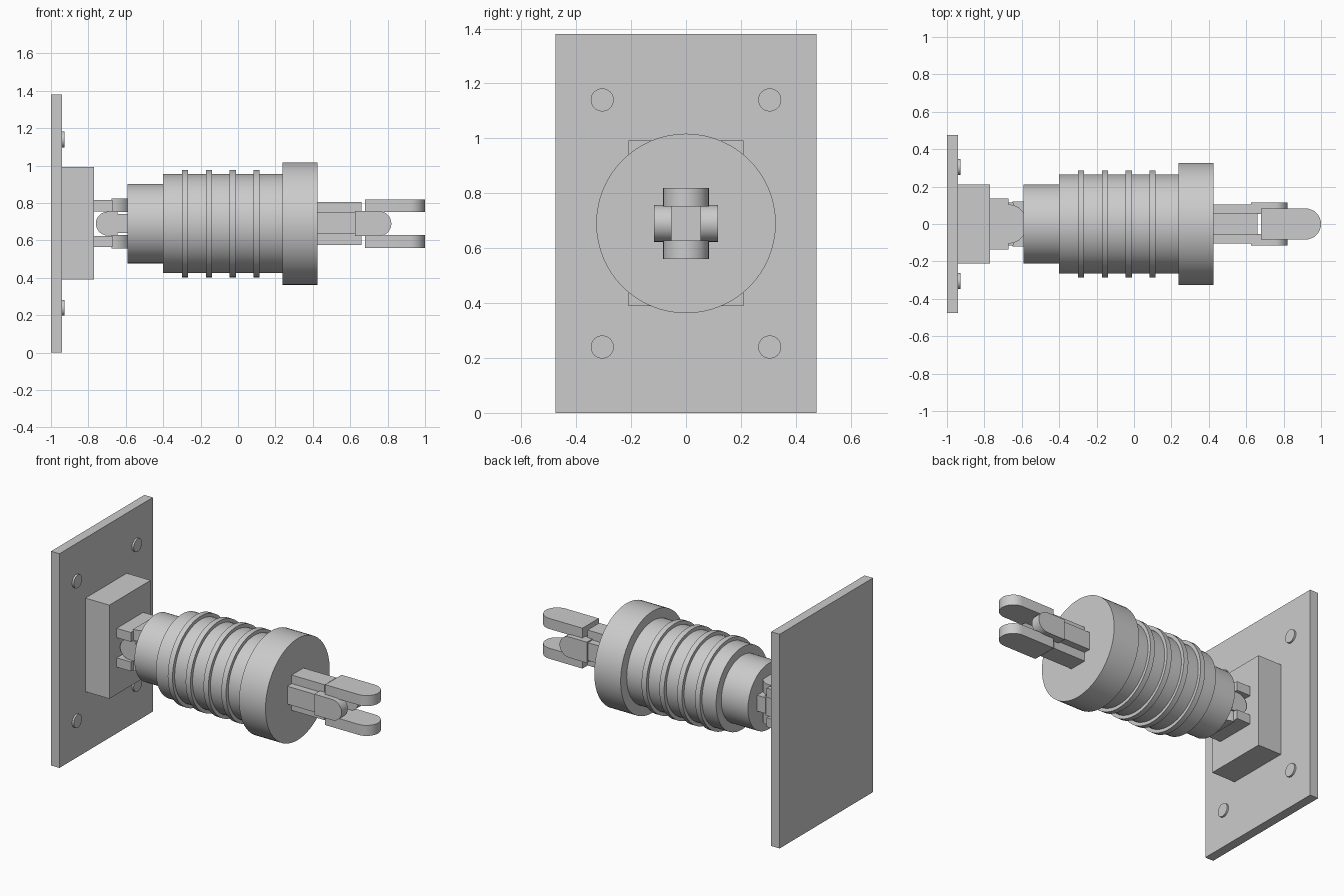
import bpy, bmesh, math

if "Cube" in bpy.data.objects:
    bpy.data.objects.remove(bpy.data.objects["Cube"])

CZ = 0.69  # height of the coupling axis

metal = bpy.data.materials.new("grey metal")
metal.diffuse_color = (0.6, 0.6, 0.6, 1)
metal.use_nodes = True
metal.node_tree.nodes["Principled BSDF"].inputs["Base Color"].default_value = metal.diffuse_color


def finish(name, bm, smooth=False):
    bmesh.ops.recalc_face_normals(bm, faces=bm.faces)
    me = bpy.data.meshes.new(name)
    bm.to_mesh(me)
    bm.free()
    me.materials.append(metal)
    ob = bpy.data.objects.new(name, me)
    bpy.context.collection.objects.link(ob)
    if smooth:
        bpy.ops.object.select_all(action='DESELECT')
        ob.select_set(True)
        bpy.context.view_layer.objects.active = ob
        bpy.ops.object.shade_smooth_by_angle(angle=math.radians(30))
    return ob


def prism(name, outline, a, b, axis, smooth=False):
    """Extrude an (x, t) outline from a to b along y or z; values are measured from the axis."""
    bm = bmesh.new()

    def put(p, d):
        return (p[0], d, CZ + p[1]) if axis == 'y' else (p[0], p[1], CZ + d)
    lo = [bm.verts.new(put(p, a)) for p in outline]
    hi = [bm.verts.new(put(p, b)) for p in outline]
    bm.faces.new(lo)
    bm.faces.new(hi)
    n = len(lo)
    for i in range(n):
        j = (i + 1) % n
        bm.faces.new((lo[i], lo[j], hi[j], hi[i]))
    return finish(name, bm, smooth)


def box(name, x0, x1, hy, z0, z1):
    rect = [(x0, -hy), (x1, -hy), (x1, hy), (x0, hy)]
    return prism(name, rect, z0 - CZ, z1 - CZ, 'z')


def tongue(name, x0, x1, r, a, b, axis):
    """Flat lug with a half-round end at x1, mirrored to both sides of the axis."""
    d = 1 if x1 > x0 else -1
    cx = x1 - d * r
    pts = [(x0, -r)]
    for i in range(17):
        t = -math.pi / 2 + math.pi * i / 16
        pts.append((cx + d * r * math.cos(t), r * math.sin(t)))
    pts.append((x0, r))
    for side, s in (("a", 1), ("b", -1)):
        prism(name + "_" + side, pts, s * a, s * b, axis, True)


def lathe(name, profile, y=0, z=CZ, seg=64):
    """Turn an (x, radius) profile around a line parallel to x."""
    bm = bmesh.new()
    rings = []
    for x, r in profile:
        rings.append([bm.verts.new((x, y + r * math.cos(2 * math.pi * i / seg),
                                    z + r * math.sin(2 * math.pi * i / seg)))
                      for i in range(seg)])
    for p, q in zip(rings, rings[1:]):
        for i in range(seg):
            j = (i + 1) % seg
            bm.faces.new((p[i], p[j], q[j], q[i]))
    bm.faces.new(rings[0])
    bm.faces.new(rings[-1])
    return finish(name, bm, True)


# Wall plate, mounting block and bolt heads
box("wall_plate", -1.0, -0.94, 0.475, 0, 1.38)
box("mounting_block", -0.94, -0.77, 0.21, 0.39, 0.993)
for y in (-0.305, 0.305):
    for z in (0.24, 1.14):
        lathe("bolt_head", [(-0.945, 0.042), (-0.928, 0.042)], y, z, 32)

# Ribbed body, turned in one piece
profile = [(-0.59, 0.212), (-0.40, 0.212), (-0.40, 0.265)]
for x in (-0.30, -0.172, -0.045, 0.082):
    profile += [(x, 0.265), (x, 0.287), (x + 0.034, 0.287), (x + 0.034, 0.265)]
profile += [(0.237, 0.265), (0.237, 0.327), (0.425, 0.327)]
lathe("ribbed_body", profile)

# Rear joint: fork on the block, crossed by the fork on the body
for z0, z1 in ((0.755, 0.815), (0.565, 0.625)):
    box("rear_block_arm", -0.77, -0.67, 0.135, z0, z1)
tongue("rear_block_lug", -0.675, -0.57, 0.105, 0.062, 0.133, 'z')
box("rear_body_arm", -0.65, -0.58, 0.12, 0.64, 0.742)
tongue("rear_body_lug", -0.645, -0.76, 0.064, 0.05, 0.115, 'y')

# Front joint: crossed arms carrying two forks
box("front_upright_arm", 0.42, 0.66, 0.06, 0.577, 0.805)
box("front_flat_arm", 0.42, 0.63, 0.105, 0.635, 0.75)
tongue("front_side_lug", 0.625, 0.82, 0.067, 0.053, 0.116, 'y')
tongue("front_end_lug", 0.68, 1.0, 0.083, 0.062, 0.13, 'z')
